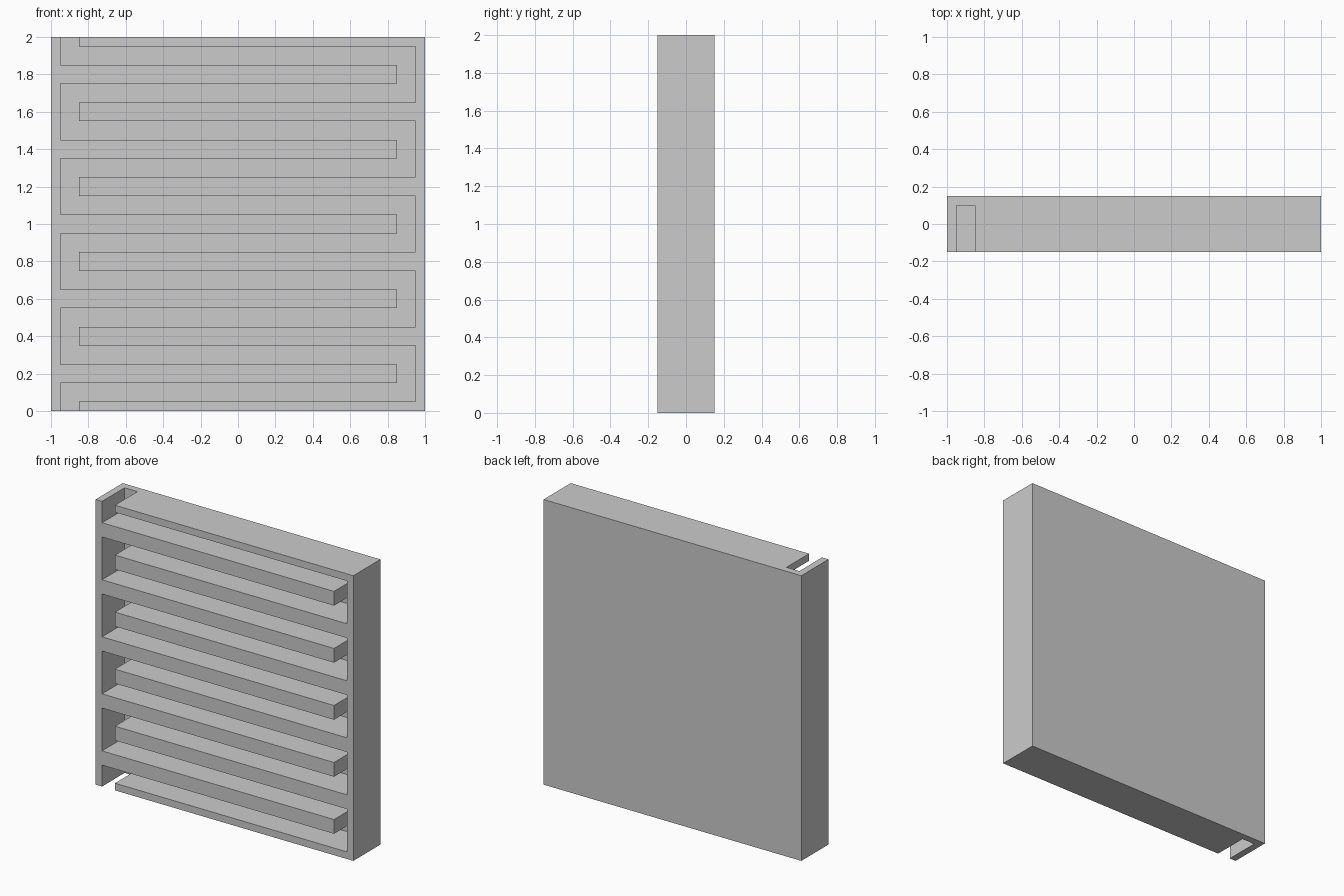
import bpy, bmesh

if "Cube" in bpy.data.objects:
    bpy.data.objects.remove(bpy.data.objects["Cube"])

WIDTH, DEPTH, HEIGHT = 2.0, 0.3, 2.0
FRONT, FLOOR = -DEPTH / 2, 0.10     # front face and channel floor (y)
WALL, TURN = 0.95, 0.85             # channel side walls and bar ends (|x|)
BAR, PITCH, BARS = 0.1, 0.4, 5      # bar thickness, spacing and count per side


def prism(name, outline, y0, y1):
    """Extrude an x-z outline from y0 to y1."""
    bm = bmesh.new()
    face = bm.faces.new([bm.verts.new((x, y0, z)) for x, z in outline])
    ext = bmesh.ops.extrude_face_region(bm, geom=[face])
    verts = [v for v in ext["geom"] if isinstance(v, bmesh.types.BMVert)]
    bmesh.ops.translate(bm, verts=verts, vec=(0, y1 - y0, 0))
    bmesh.ops.recalc_face_normals(bm, faces=bm.faces)
    mesh = bpy.data.meshes.new(name)
    bm.to_mesh(mesh)
    bm.free()
    obj = bpy.data.objects.new(name, mesh)
    bpy.context.collection.objects.link(obj)
    return obj


# Solid plate
hw = WIDTH / 2
plate = prism("serpentine_plate",
              [(-hw, 0), (hw, 0), (hw, HEIGHT), (-hw, HEIGHT)], FRONT, -FRONT)

# Channel edges: bars growing from the left wall and from the right wall
left = [(-WALL, -0.1)]
right = [(-TURN, -0.1), (-TURN, 0.05)]
for i in range(BARS):
    z = 0.15 + i * PITCH
    left += [(-WALL, z), (TURN, z), (TURN, z + BAR), (-WALL, z + BAR)]
    z = 0.05 + i * PITCH
    right += [(WALL, z), (WALL, z + 0.3), (-TURN, z + 0.3), (-TURN, z + 0.3 + BAR)]
# Channel leaves through the top edge
left.append((-WALL, HEIGHT + 0.1))
right[-1] = (-TURN, HEIGHT + 0.1)
right[-2] = (-TURN, HEIGHT - 0.05)
right[-3] = (WALL, HEIGHT - 0.05)

# Carve the winding channel into the front
cutter = prism("channel_cutter", left + right[::-1], FRONT - 0.1, FLOOR)
cutter.hide_render = True
mod = plate.modifiers.new("channel", 'BOOLEAN')
mod.operation = 'DIFFERENCE'
mod.solver = 'EXACT'
mod.object = cutter

bpy.ops.object.select_all(action='DESELECT')
plate.select_set(True)
bpy.context.view_layer.objects.active = plate
bpy.ops.object.modifier_apply(modifier=mod.name)
bpy.data.objects.remove(cutter)
bpy.ops.object.shade_smooth_by_angle()
